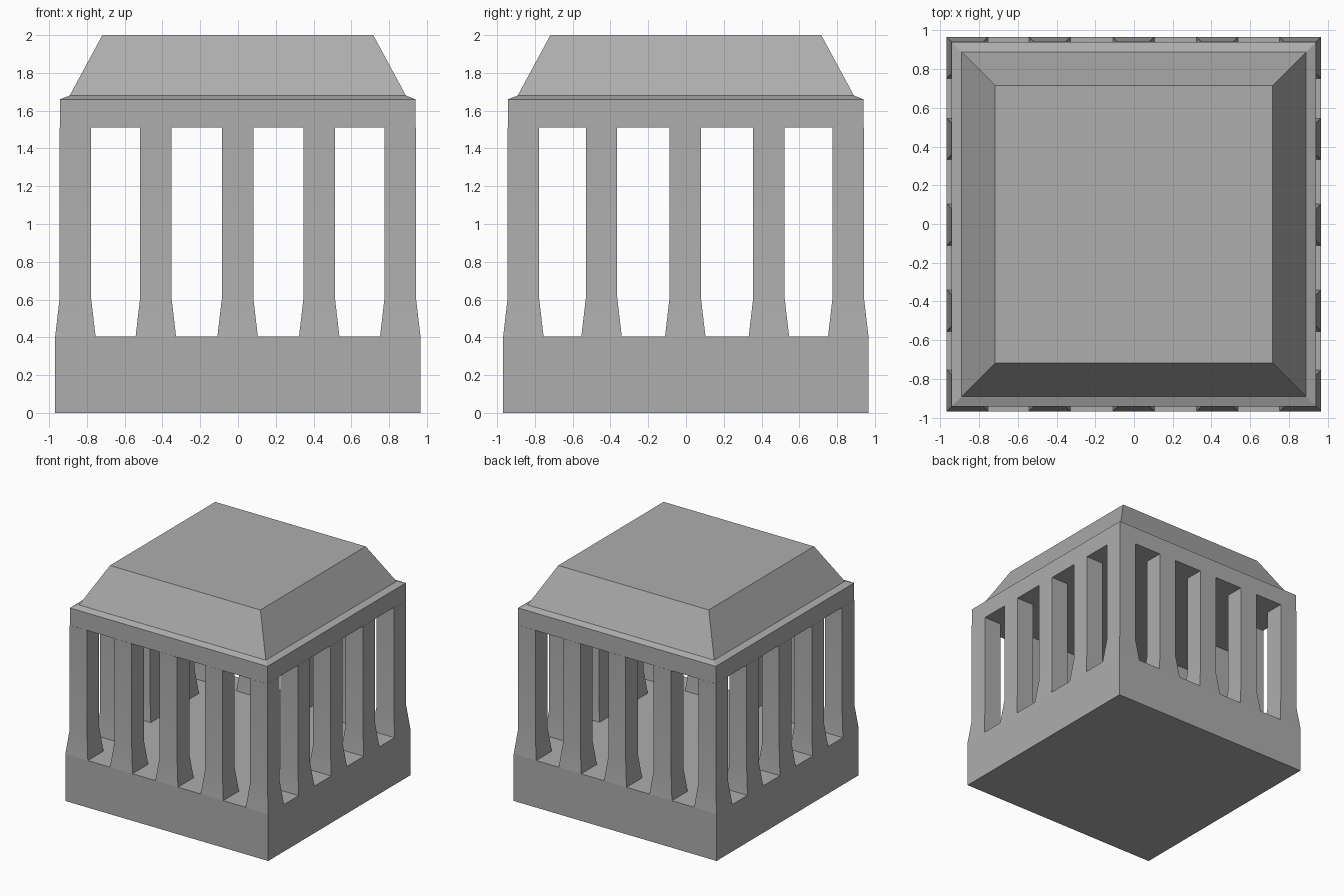
import bpy, bmesh, math

if "Cube" in bpy.data.objects:
    bpy.data.objects.remove(bpy.data.objects["Cube"])

# Mid-grey stone
stone = bpy.data.materials.new("stone")
stone.diffuse_color = (0.42, 0.42, 0.42, 1)
stone.use_nodes = True
stone.node_tree.nodes["Principled BSDF"].inputs["Base Color"].default_value = stone.diffuse_color

# Stack of square rings (centre x, y, list of (half width, z)) skinned into a closed solid
def square_stack(name, profile, cx=0.0, cy=0.0):
    bm = bmesh.new()
    rings = []
    for h, z in profile:
        rings.append([bm.verts.new((cx + sx * h, cy + sy * h, z))
                      for sx, sy in ((-1, -1), (1, -1), (1, 1), (-1, 1))])
    for lo, hi in zip(rings, rings[1:]):
        for i in range(4):
            j = (i + 1) % 4
            bm.faces.new((lo[i], lo[j], hi[j], hi[i]))
    bm.faces.new(rings[0][::-1])
    bm.faces.new(rings[-1])
    bmesh.ops.recalc_face_normals(bm, faces=bm.faces)
    mesh = bpy.data.meshes.new(name)
    bm.to_mesh(mesh)
    bm.free()
    mesh.materials.append(stone)
    obj = bpy.data.objects.new(name, mesh)
    bpy.context.collection.objects.link(obj)
    return obj

SILL, FLARE, LINTEL, EAVES = 0.405, 0.61, 1.51, 1.66
MID = -0.001

# Solid plinth
square_stack("base", [(0.967, 0), (0.967, SILL)], MID, MID)

# Top band, sloped ledge and tapered roof
square_stack("roof", [(0.942, LINTEL), (0.942, EAVES), (0.89, 1.68), (0.717, 2.0)], MID, MID)

# Ring of square pillars with flared feet, five along each side
xs = [-0.861, -0.435, -0.002, 0.430, 0.859]
ys = [-0.861, -0.447, -0.004, 0.439, 0.859]
bpy.ops.object.select_all(action='DESELECT')
for i, x in enumerate(xs):
    for j, y in enumerate(ys):
        if i in (0, 4) or j in (0, 4):
            pillar = square_stack(f"pillar_{i}_{j}",
                                  [(0.107, SILL), (0.083, FLARE), (0.083, LINTEL)], x, y)
            pillar.select_set(True)
            bpy.context.view_layer.objects.active = pillar

# Soften the shallow bend of the feet, keeping corners sharp
bpy.ops.object.shade_smooth_by_angle(angle=math.radians(30))
